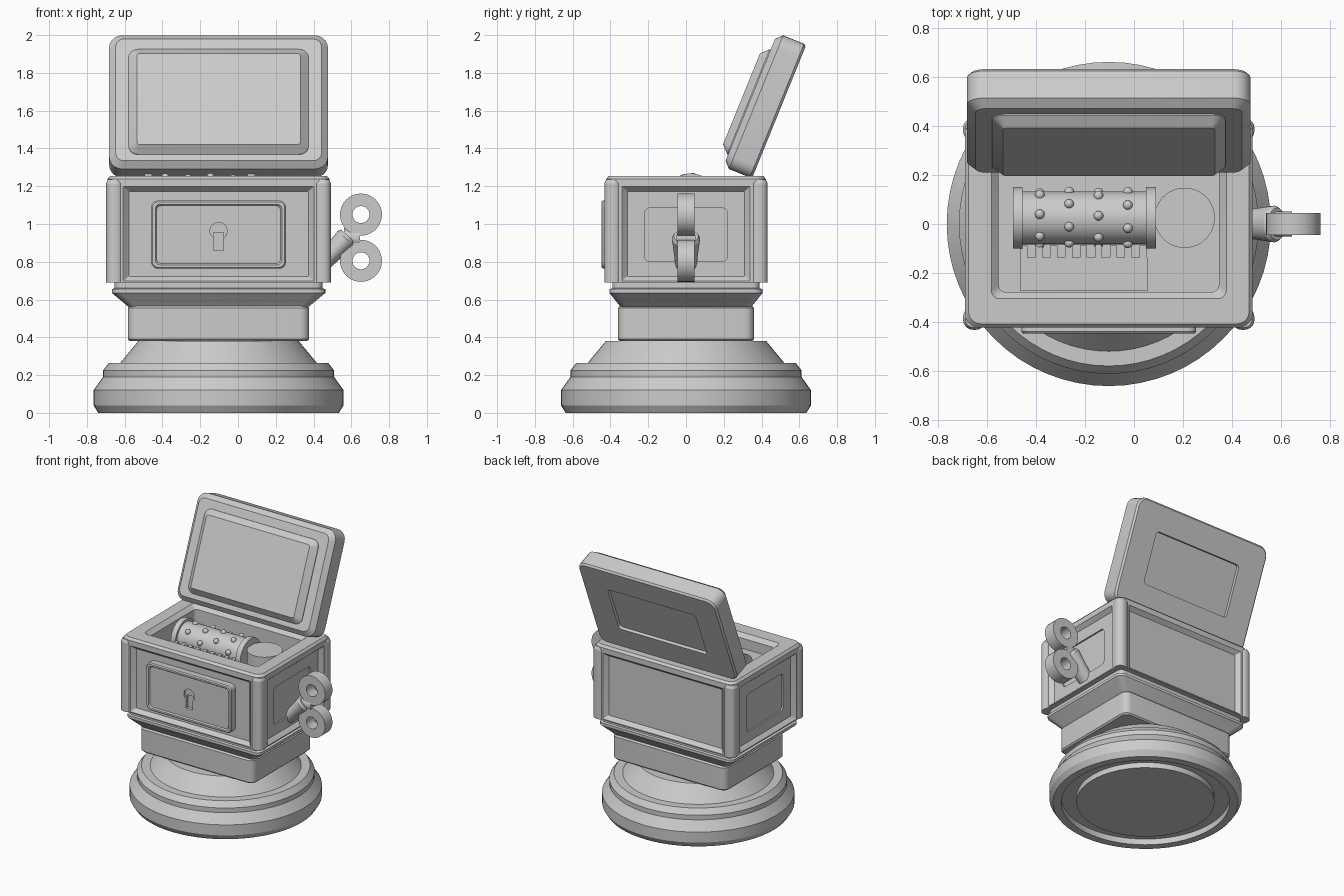
import bpy, bmesh, math
from mathutils import Matrix, Vector

if "Cube" in bpy.data.objects:
    bpy.data.objects.remove(bpy.data.objects["Cube"])

CX = -0.103  # centre line of the box and pedestal
grey = bpy.data.materials.new("plain grey")
grey.use_nodes = True
grey.diffuse_color = (0.6, 0.6, 0.6, 1)
grey.node_tree.nodes["Principled BSDF"].inputs["Base Color"].default_value = (0.6, 0.6, 0.6, 1)


def shade(mesh):
    mesh.shade_smooth()
    mesh.set_sharp_from_angle(angle=math.radians(24))


def finish(name, bm, matrix=Matrix()):
    bm.transform(matrix)
    bmesh.ops.recalc_face_normals(bm, faces=bm.faces)
    mesh = bpy.data.meshes.new(name)
    bm.to_mesh(mesh)
    bm.free()
    mesh.materials.append(grey)
    shade(mesh)
    obj = bpy.data.objects.new(name, mesh)
    bpy.context.scene.collection.objects.link(obj)
    return obj


def skin(bm, rings, closed=False):
    """Bridge rings of points, then cap both ends or join them."""
    loops = [[bm.verts.new(p) for p in ring] for ring in rings]
    pairs = list(zip(loops, loops[1:]))
    if closed:
        pairs.append((loops[-1], loops[0]))
    else:
        bm.faces.new(loops[0])
        bm.faces.new(loops[-1])
    for a, b in pairs:
        for i in range(len(a)):
            j = (i + 1) % len(a)
            bm.faces.new((a[i], a[j], b[j], b[i]))


def loft(name, layers, matrix=Matrix()):
    """Stack of rounded rectangles: half x, half y, corner radius, z."""
    rings = []
    for hx, hy, r, z in layers:
        ring = []
        for q, (sx, sy) in enumerate(((1, 1), (-1, 1), (-1, -1), (1, -1))):
            for k in range(6):
                a = (q + k / 5) * math.pi / 2
                ring.append((sx * (hx - r) + r * math.cos(a), sy * (hy - r) + r * math.sin(a), z))
        rings.append(ring)
    bm = bmesh.new()
    skin(bm, rings)
    return finish(name, bm, matrix)


def lathe(name, profile, matrix=Matrix(), n=48, closed=False):
    """Turned shape from radius and height pairs."""
    rings = [[(r * math.cos(math.tau * i / n), r * math.sin(math.tau * i / n), z)
              for i in range(n)] for r, z in profile]
    bm = bmesh.new()
    skin(bm, rings, closed)
    return finish(name, bm, matrix)


def cut(target, cutter):
    mod = target.modifiers.new("cut", 'BOOLEAN')
    mod.operation, mod.solver, mod.object = 'DIFFERENCE', 'EXACT', cutter
    cutter.hide_render = True
    result = bpy.data.meshes.new_from_object(
        target.evaluated_get(bpy.context.evaluated_depsgraph_get()))
    target.modifiers.clear()
    target.data = result
    bpy.data.objects.remove(cutter)
    shade(result)


def facing(turn, z, out=0, x=CX):
    """Local z points out of the wall; turn 0 is the front, 90 the left side."""
    rot = Matrix.Rotation(math.radians(turn), 4, 'Z')
    return Matrix.Translation((x, 0, z)) @ rot @ Matrix.Translation((0, -out, 0)) @ Matrix.Rotation(math.pi / 2, 4, 'X')


centre = Matrix.Translation((CX, 0, 0))
along_x = Matrix.Rotation(math.pi / 2, 4, 'Y')

# Round pedestal with a groove around the disc underneath
lathe("pedestal", [(0.475, 0.004), (0.475, 0.045), (0.58, 0.045), (0.58, 0), (0.637, 0), (0.662, 0.04),
                   (0.662, 0.12), (0.612, 0.19), (0.612, 0.225), (0.58, 0.265), (0.52, 0.265),
                   (0.425, 0.38)], centre, 64)

# Neck and flared collar
loft("neck", [(0.47, 0.35, 0.045, 0.38), (0.48, 0.36, 0.05, 0.39), (0.48, 0.36, 0.05, 0.555),
              (0.47, 0.35, 0.045, 0.566)], centre)
loft("collar", [(0.475, 0.345, 0.04, 0.56), (0.565, 0.405, 0.05, 0.635), (0.565, 0.405, 0.05, 0.655),
                (0.55, 0.39, 0.04, 0.66), (0.55, 0.39, 0.04, 0.7)], centre)

# Hollow box with recessed wall panels
box = loft("box", [(0.588, 0.423, 0.06, 0.69), (0.588, 0.423, 0.06, 1.238), (0.573, 0.408, 0.05, 1.255),
                   (0.48, 0.305, 0.035, 1.255), (0.45, 0.278, 0.03, 1.225), (0.45, 0.278, 0.03, 0.98)], centre)
for turn, half, out in ((0, 0.505, 0.423), (90, 0.34, 0.588), (180, 0.505, 0.423), (270, 0.34, 0.588)):
    cut(box, loft("panel_cutter", [(half - 0.03, 0.225, 0.004, -0.03), (half, 0.25, 0.004, 0),
                                   (half, 0.25, 0.004, 0.05)], facing(turn, 0.948, out)))
for turn in (90, 270):
    cut(box, loft("side_inset_cutter", [(0.22, 0.142, 0.03, -0.012), (0.22, 0.142, 0.03, 0.02)],
                  facing(turn, 0.943, 0.558)))

# Rounded corner posts
for sx in (-1, 1):
    for sy in (-1, 1):
        loft("corner_post", [(0.046, 0.046, 0.04, 0.69), (0.046, 0.046, 0.04, 1.215), (0.036, 0.036, 0.03, 1.235)],
             Matrix.Translation((CX + sx * 0.549, sy * 0.386, 0)))

# Front plaque with a keyhole
plaque = loft("front_plaque", [(0.357, 0.18, 0.035, -0.005), (0.357, 0.18, 0.035, 0.045), (0.35, 0.173, 0.03, 0.053),
                               (0.335, 0.16, 0.025, 0.053), (0.328, 0.153, 0.025, 0.043)],
              facing(0, 0.944, 0.395))
cut(plaque, lathe("keyhole_cutter", [(0.045, 0.03), (0.045, 0.08)], facing(0, 0.963, 0.395), 32))
cut(plaque, loft("slot_cutter", [(0.026, 0.048, 0.002, 0.018), (0.026, 0.048, 0.002, 0.08)], facing(0, 0.907, 0.395)))

# Open lid, leaning back, with a raised inner panel and an inset on its outside
tilt = Matrix.Translation((CX, 0.512, 2.0)) @ Matrix.Rotation(math.radians(67.9), 4, 'X')
lid_frame = tilt @ Matrix.Translation((0, -0.382, 0))
loft("lid", [(0.37, 0.19, 0.025, -0.112), (0.37, 0.19, 0.025, -0.135), (0.567, 0.37, 0.06, -0.135),
             (0.579, 0.382, 0.07, -0.122), (0.579, 0.382, 0.07, -0.003), (0.545, 0.348, 0.045, 0.03)], lid_frame)
loft("lid_inner_panel", [(0.477, 0.3, 0.05, 0.01), (0.477, 0.3, 0.05, 0.035), (0.433, 0.26, 0.015, 0.075)],
     tilt @ Matrix.Translation((0, -0.395, 0)))

# Music barrel with pins
AXIS = Vector((0, 0.025, 1.142))
lathe("music_barrel", [(0.126, -0.495), (0.126, -0.455), (0.108, -0.455), (0.108, 0.05),
                       (0.126, 0.05), (0.126, 0.09)], Matrix.Translation(AXIS) @ along_x)
bm = bmesh.new()
for col in range(4):
    for k in range(7):
        a = math.tau * k / 7 + 0.14 + col * 0.42
        spot = AXIS + Vector((-0.385 + 0.12 * col, 0.108 * math.sin(a), 0.108 * math.cos(a)))
        bmesh.ops.create_uvsphere(bm, u_segments=12, v_segments=8, radius=0.02, matrix=Matrix.Translation(spot))
finish("barrel_pins", bm)

# Spring drum and tuned comb inside the box
lathe("spring_drum", [(0.123, 0.97), (0.123, 1.215)], Matrix.Translation((0.207, 0.025, 0)))
loft("comb_plate", [(0.26, 0.069, 0.002, 1.13), (0.26, 0.069, 0.002, 1.15)], Matrix.Translation((-0.205, -0.205, 0)))
loft("comb_support", [(0.24, 0.04, 0.002, 0.97), (0.24, 0.04, 0.002, 1.135)], Matrix.Translation((-0.205, -0.23, 0)))
for k in range(9):
    loft("comb_tooth", [(0.015, 0.026, 0.001, 1.135), (0.015, 0.026, 0.001, 1.148)],
         Matrix.Translation((-0.45 + 0.061 * k, -0.113, 0)))

# Winding key: angled oval stem, hub and two ring grips
start, end = Vector((0.43, 0, 0.775)), Vector((0.58, 0, 0.93))
stem = end - start
widen = Matrix.Scale(1.25, 4, (0, 1, 0))
lathe("key_stem", [(0.045, 0), (0.05, stem.length * 0.4), (0.06, stem.length * 0.95), (0.052, stem.length * 1.03)],
      widen @ Matrix.Translation(start) @ stem.to_track_quat('Z', 'Y').to_matrix().to_4x4(), 32)
lathe("key_hub", [(0.052, 0.56), (0.052, 0.645)], Matrix.Translation((0, 0, 0.926)) @ along_x, 32)
for z in (0.805, 1.05):
    lathe("key_ring", [(0.045, -0.045), (0.111, -0.045), (0.111, 0.045), (0.045, 0.045)],
          facing(0, z, 0, 0.651), 40, closed=True)
